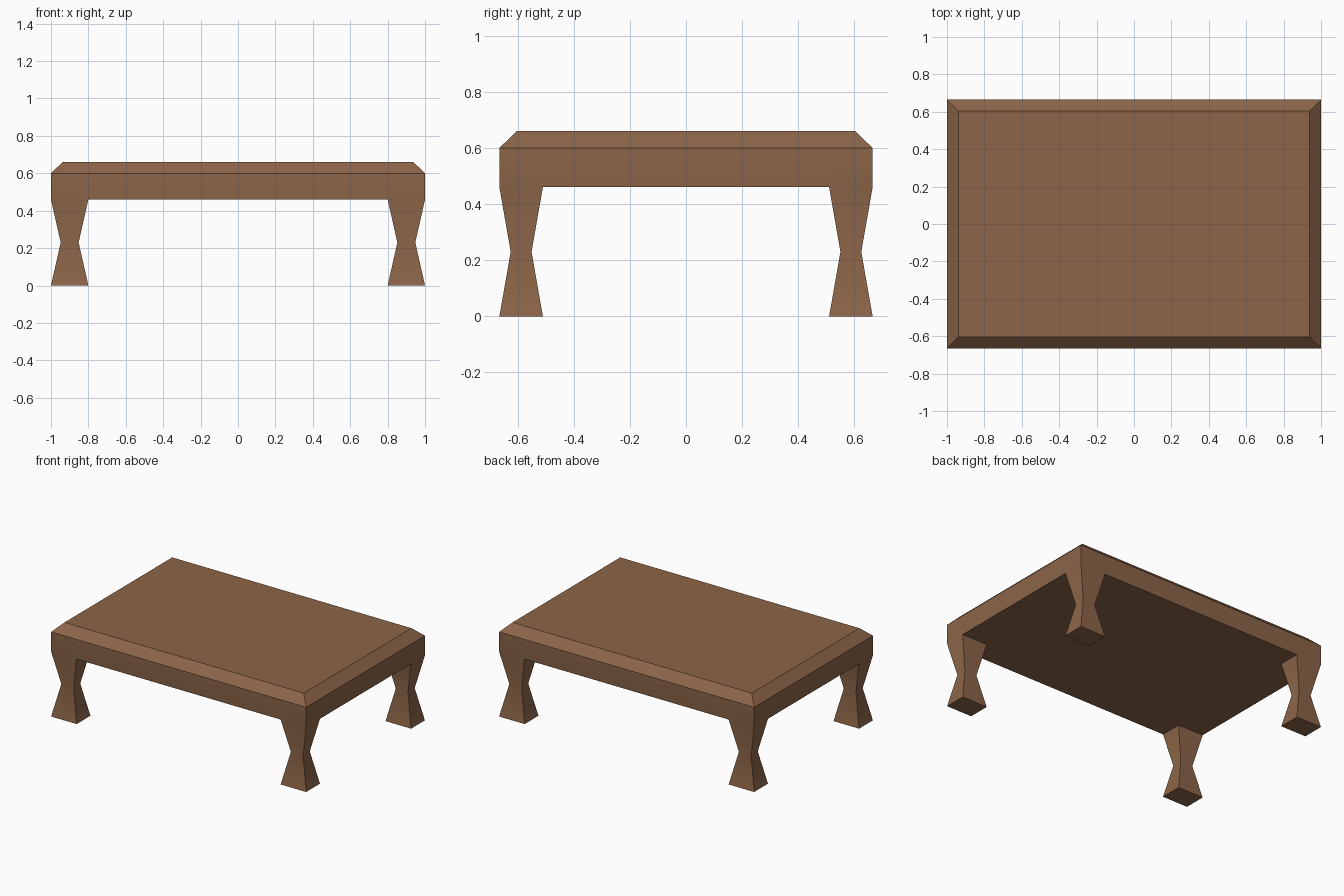
import bpy
import bmesh
from mathutils import Vector

if "Cube" in bpy.data.objects:
    bpy.data.objects.remove(bpy.data.objects["Cube"])

HX, HY = 1.0, 0.665             # half footprint
LX, LY = 0.2, 0.155             # leg size at top and foot
Z_UNDER, Z_EDGE, Z_TOP = 0.46, 0.60, 0.66
BEVEL = 0.062

wood = bpy.data.materials.new("brown wood")
wood.diffuse_color = (0.262, 0.130, 0.065, 1)
wood.use_nodes = True
wood.node_tree.nodes["Principled BSDF"].inputs["Base Color"].default_value = wood.diffuse_color

bm = bmesh.new()

# Slab body
bmesh.ops.create_cube(bm, size=1)
for v in bm.verts:
    v.co = (v.co.x * 2 * HX, v.co.y * 2 * HY, Z_EDGE if v.co.z > 0 else Z_UNDER)

# Sloped rim and flat top
bm.normal_update()
top = max(bm.faces, key=lambda f: f.normal.z)
top = bmesh.ops.extrude_discrete_faces(bm, faces=[top])["faces"][0]
for v in top.verts:
    v.co.x *= (HX - BEVEL) / HX
    v.co.y *= (HY - BEVEL) / HY
    v.co.z = Z_TOP

# Cut lines marking the four leg corners
for axis, pos in ((0, HX - LX), (1, HY - LY)):
    for s in (-1, 1):
        co, no = Vector((0, 0, 0)), Vector((0, 0, 0))
        co[axis], no[axis] = s * pos, 1
        bmesh.ops.bisect_plane(bm, geom=bm.verts[:] + bm.edges[:] + bm.faces[:],
                               plane_co=co, plane_no=no)

# Legs pulled down from the corners: narrow waist, then full-size foot
bm.normal_update()
corners = [f for f in bm.faces if f.normal.z < -0.9
           and abs(f.calc_center_median().x) > HX - LX
           and abs(f.calc_center_median().y) > HY - LY]
for face in corners:
    c = face.calc_center_median()
    for z, k in ((0.23, 0.48), (0.0, 1 / 0.48)):
        face = bmesh.ops.extrude_discrete_faces(bm, faces=[face])["faces"][0]
        for v in face.verts:
            v.co = (c.x + (v.co.x - c.x) * k, c.y + (v.co.y - c.y) * k, z)

bmesh.ops.recalc_face_normals(bm, faces=bm.faces[:])
mesh = bpy.data.meshes.new("low_table")
bm.to_mesh(mesh)
bm.free()
mesh.materials.append(wood)

table = bpy.data.objects.new("low_table", mesh)
bpy.context.collection.objects.link(table)
bpy.context.view_layer.objects.active = table
table.select_set(True)
bpy.ops.object.shade_smooth_by_angle()
